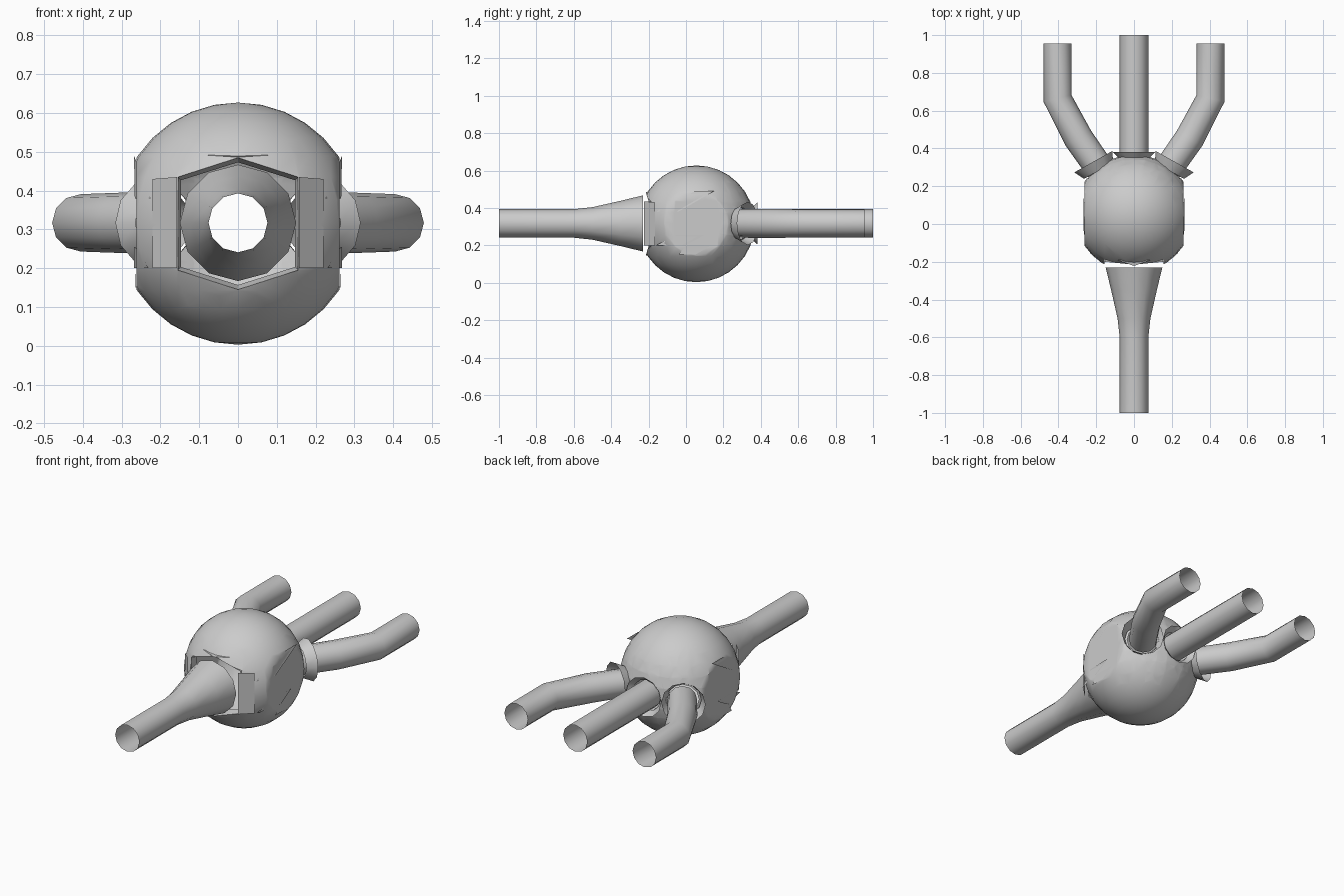
import bpy, bmesh, math
from mathutils import Vector

if "Cube" in bpy.data.objects:
    bpy.data.objects.remove(bpy.data.objects["Cube"])

UP = Vector((0, 0, 1))
MID = 0.317
CENTER = Vector((0, 0.055, 0.315))
RADIUS = 0.312
SIDES = 12

grey = bpy.data.materials.new("plain_grey")
grey.use_nodes = True
GREY = (0.6, 0.6, 0.6, 1)
grey.diffuse_color = GREY
grey.node_tree.nodes["Principled BSDF"].inputs["Base Color"].default_value = GREY


def finish(name, bm, smooth=True):
    mesh = bpy.data.meshes.new(name)
    bm.to_mesh(mesh)
    bm.free()
    mesh.materials.append(grey)
    obj = bpy.data.objects.new(name, mesh)
    bpy.context.collection.objects.link(obj)
    if smooth:
        bpy.ops.object.select_all(action="DESELECT")
        obj.select_set(True)
        bpy.context.view_layer.objects.active = obj
        bpy.ops.object.shade_smooth_by_angle(angle=math.radians(35))
    return obj


def sweep(name, path):
    """Open tube through (x, y, radius) stations, mitred at the bends."""
    bm = bmesh.new()
    points = [Vector((x, y, MID)) for x, y, r in path]
    rings = []
    for i, p in enumerate(points):
        before = (p - points[i - 1]).normalized() if i else None
        after = (points[i + 1] - p).normalized() if i + 1 < len(points) else None
        before, after = before or after, after or before
        tangent = (before + after).normalized()
        side = tangent.cross(UP) / tangent.dot(before)
        r = path[i][2]
        ring = []
        for k in range(SIDES):
            a = math.tau * k / SIDES
            ring.append(bm.verts.new(p + (side * math.cos(a) + UP * math.sin(a)) * r))
        rings.append(ring)
    for a, b in zip(rings, rings[1:]):
        for k in range(SIDES):
            n = (k + 1) % SIDES
            bm.faces.new((a[k], a[n], b[n], b[k]))
    bmesh.ops.recalc_face_normals(bm, faces=bm.faces)
    return finish(name, bm)


def cut_hole(bm, origin, axis, outline):
    """Remove the part of the shell inside a convex outline seen along axis."""
    axis = axis.normalized()
    side = axis.cross(UP)
    pts = [origin + side * u + UP * v for u, v in outline]
    planes = []
    for p, q in zip(pts, pts[1:] + pts[:1]):
        normal = (q - p).cross(axis).normalized()
        if normal.dot(p - origin) < 0:
            normal.negate()
        planes.append((p, normal))
    for p, normal in planes:
        faces = [f for f in bm.faces
                 if (f.calc_center_median() - origin).length < 0.24
                 and (f.calc_center_median() - CENTER).dot(axis) > 0.1]
        geom = set(faces)
        for f in faces:
            geom.update(f.verts, f.edges)
        bmesh.ops.bisect_plane(bm, geom=list(geom), plane_co=p, plane_no=normal, dist=1e-5)
    doomed = []
    for f in bm.faces:
        c = f.calc_center_median()
        if (c - CENTER).dot(axis) > 0.1 and all((c - p).dot(n) < 0 for p, n in planes):
            doomed.append(f)
    bmesh.ops.delete(bm, geom=doomed, context="FACES")


# Hollow body with flattened cheeks
bm = bmesh.new()
bmesh.ops.create_uvsphere(bm, u_segments=32, v_segments=16, radius=RADIUS)
bmesh.ops.translate(bm, vec=CENTER, verts=bm.verts)
CHEEK = 0.262
for s in (-1, 1):
    bmesh.ops.bisect_plane(bm, geom=bm.verts[:] + bm.edges[:] + bm.faces[:],
                           plane_co=(s * CHEEK, 0, 0), plane_no=(s, 0, 0))
for v in bm.verts:
    v.co.x = max(-CHEEK, min(CHEEK, v.co.x))

# Six-sided mouth at the front and three round ports at the back
mouth = [(0, 0.17), (0.155, 0.12), (0.155, -0.12), (0, -0.17), (-0.155, -0.12), (-0.155, 0.12)]
cut_hole(bm, Vector((0, -0.22, 0.315)), Vector((0, -1, 0)), mouth)
port = [(0.085 * math.cos(math.tau * k / SIDES), 0.085 * math.sin(math.tau * k / SIDES))
        for k in range(SIDES)]
SLANT = Vector((0.46, 0.88, 0)).normalized()
for s in (-1, 0, 1):
    axis = Vector((s * SLANT.x, SLANT.y if s else 1, 0))
    cut_hole(bm, Vector((s * 0.18, 0.29 if s else 0.355, MID)), axis, port)
finish("body_shell", bm)

# Lip turned inward around the mouth
bm = bmesh.new()
outer = [bm.verts.new((u, -0.215 if u == 0 else -0.2, 0.315 + v)) for u, v in mouth]
inner = [bm.verts.new((u * 0.95, -0.16, 0.315 + v * 0.93)) for u, v in mouth]
for k in range(6):
    n = (k + 1) % 6
    bm.faces.new((outer[k], outer[n], inner[n], inner[k]))
finish("mouth_lip", bm, False)

# Jagged flaps on the cheeks and around the mouth
flaps = {
    "upper_flap": [(0.225, -0.16, 0.38), (0.268, 0.05, 0.49), (0.268, 0.15, 0.49), (0.266, -0.04, 0.38)],
    "lower_flap": [(0.23, -0.16, 0.2), (0.265, -0.05, 0.255), (0.268, 0.1, 0.255), (0.268, 0, 0.2)],
    "bottom_flap": [(0.262, -0.04, 0.15), (0.264, 0.05, 0.15), (0.266, 0.13, 0.197), (0.266, 0, 0.2)],
    "mouth_cheek": [(0.157, -0.225, 0.2), (0.157, -0.225, 0.435), (0.22, -0.165, 0.43), (0.22, -0.165, 0.2)],
}
for name, corners in flaps.items():
    for s, label in ((1, "left"), (-1, "right")):
        bm = bmesh.new()
        face = bm.faces.new([bm.verts.new((s * x, y, z)) for x, y, z in corners])
        face.normal_update()
        if face.normal.x * s < 0:
            face.normal_flip()
        finish(f"{label}_{name}", bm, False)
bm = bmesh.new()
bm.faces.new([bm.verts.new(c) for c in ((-0.09, -0.19, 0.492), (0, -0.222, 0.486), (0.09, -0.19, 0.492))])
finish("brow_flap", bm, False)

# Front funnel and pipe
sweep("front_funnel", [(0, -0.23, 0.15), (0, -0.35, 0.121), (0, -0.5, 0.087),
                       (0, -0.6, 0.076), (0, -1, 0.076)])

# Rear pipes with flared collars
sweep("middle_pipe", [(0, 0.33, 0.076), (0, 1, 0.076)])
sweep("middle_collar", [(0, 0.352, 0.085), (0, 0.382, 0.112)])
for s, label in ((1, "left"), (-1, "right")):
    sweep(label + "_pipe", [(s * 0.18, 0.29, 0.076), (s * 0.295, 0.455, 0.078),
                            (s * 0.405, 0.665, 0.074), (s * 0.405, 0.955, 0.074)])
    sweep(label + "_collar", [(s * 0.188, 0.282, 0.088), (s * 0.215, 0.33, 0.116)])
